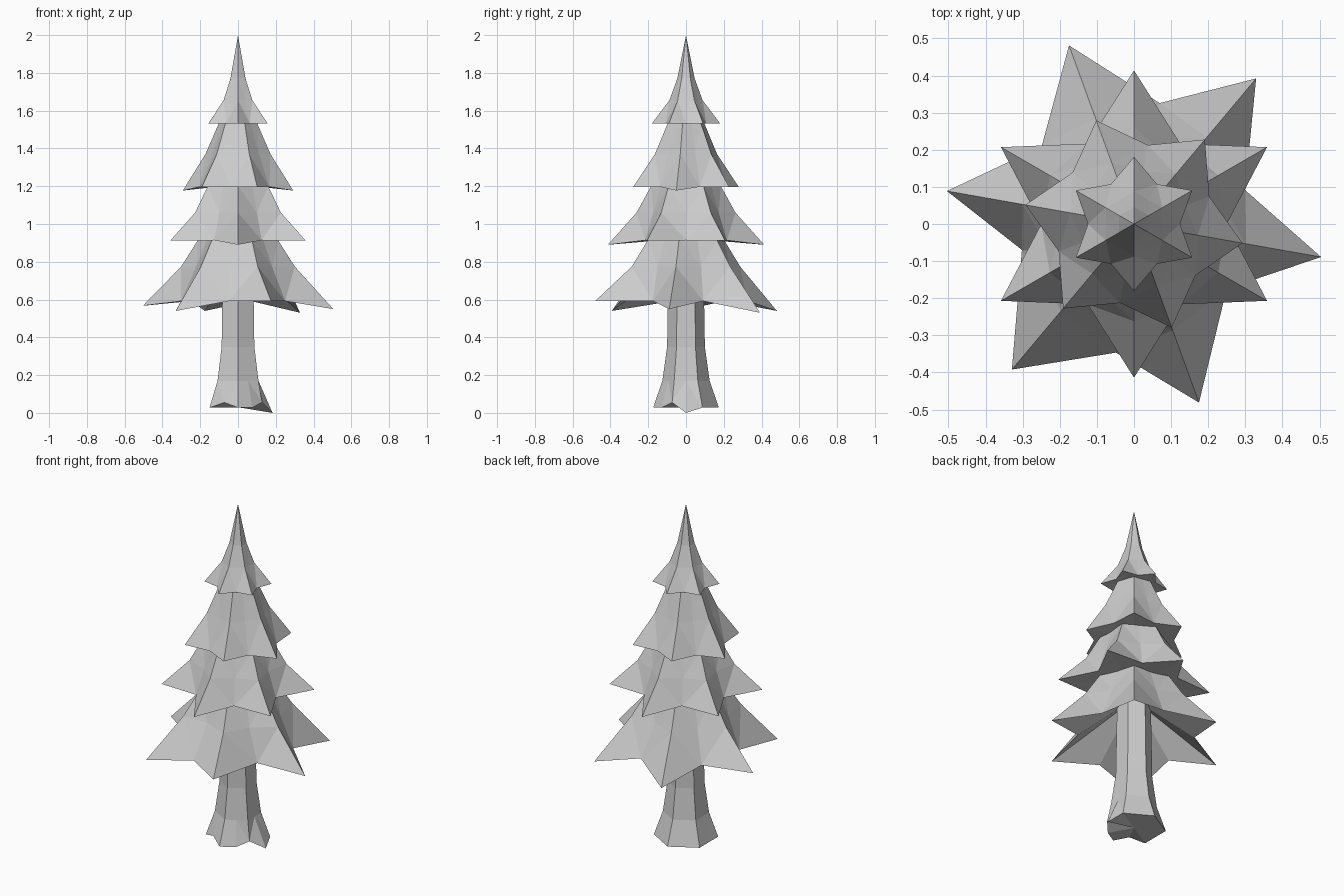
import bpy
import bmesh
from math import cos, sin, radians

cube = bpy.data.objects.get("Cube")
if cube:
    bpy.data.objects.remove(cube, do_unlink=True)

# Single plain grey for the whole tree
grey = bpy.data.materials.new("plain_grey")
grey.use_nodes = True
colour = (0.6, 0.6, 0.6, 1)
grey.diffuse_color = colour
grey.node_tree.nodes["Principled BSDF"].inputs["Base Color"].default_value = colour


def polar(r, degrees, z):
    a = radians(degrees)
    return (r * cos(a), r * sin(a), z)


def loft(name, rings, bottom, top):
    """Bridge rings upward and close both ends with a fan to a centre point."""
    bm = bmesh.new()
    loops = [[bm.verts.new(p) for p in ring] for ring in rings]
    n = len(loops[0])
    for low, high in zip(loops, loops[1:]):
        for i in range(n):
            j = (i + 1) % n
            bm.faces.new((low[i], low[j], high[j], high[i]))
    tip = bm.verts.new((0, 0, top))
    base = bm.verts.new((0, 0, bottom))
    for i in range(n):
        j = (i + 1) % n
        bm.faces.new((loops[-1][i], loops[-1][j], tip))
        bm.faces.new((loops[0][j], loops[0][i], base))
    bmesh.ops.triangulate(bm, faces=[f for f in bm.faces if len(f.verts) > 3])
    mesh = bpy.data.meshes.new(name)
    bm.to_mesh(mesh)
    bm.free()
    mesh.materials.append(grey)
    obj = bpy.data.objects.new(name, mesh)
    bpy.context.collection.objects.link(obj)


def tier(name, start, hem_rib, hem_z, hem, profile, bottom, top):
    """Six-pointed skirt. Hem rows: tip height, notch angle shift, notch radius.
    Profile rows above the hem: rib radius, notch radius, height."""
    ring = []
    for i, (tip_z, shift, notch) in enumerate(hem):
        angle = start + 60 * i
        ring += [polar(hem_rib, angle, tip_z), polar(notch, angle + 30 + shift, hem_z)]
    rings = [ring]
    for rib, notch, z in profile:
        rings.append([polar(notch if i % 2 else rib, start + 30 * i, z) for i in range(12)])
    loft(name, rings, bottom, top)


# Branch tiers, lowest first; the lowest is hollowed underneath
tier("lowest_branches", -10, 0.512, 0.592,
     [(0.55, -3, 0.313), (0.53, -2, 0.333), (0.54, 0, 0.325),
      (0.567, -7, 0.31), (0.54, 2, 0.35), (0.592, 5, 0.305)],
     [(0.305, 0.235, 0.775), (0.215, 0.175, 0.915), (0.14, 0.12, 1.06)], 0.83, 1.1)
tier("lower_branches", 30, 0.414, 0.914,
     [(0.912, 0, 0.25), (0.89, 0, 0.25), (0.912, 0, 0.25)] * 2,
     [(0.262, 0.2, 1.06), (0.185, 0.155, 1.2), (0.11, 0.095, 1.34)], 0.925, 1.38)
tier("upper_branches", -10, 0.297, 1.197,
     [(1.177, 0, 0.216), (1.197, 0, 0.216), (1.197, 0, 0.216)] * 2,
     [(0.175, 0.145, 1.37), (0.1, 0.085, 1.54), (0.065, 0.055, 1.65)], 1.21, 1.66)
tier("crown_branches", 30, 0.181, 1.532, [(1.532, 0, 0.124)] * 6,
     [(0.088, 0.075, 1.655), (0.046, 0.04, 1.77)], 1.54, 2.0)

# Six-sided trunk with a flared foot, two raised arches and one longer root
feet = {0: (0.183, 0), 240: (0.147, 0.055), 330: (0.147, 0.055)}
foot_ring = []
for angle in range(0, 360, 30):
    radius, z = feet.get(angle, (0.174 if angle % 60 else 0.15, 0.028))
    foot_ring.append(polar(radius, angle, z))
trunk = [foot_ring]
for corner, z in ((0.125, 0.17), (0.1, 0.35), (0.095, 0.65), (0.09, 0.9)):
    trunk.append([polar(corner * (1 if a % 60 else cos(radians(30))), a, z)
                  for a in range(0, 360, 30)])
loft("trunk", trunk, 0.03, 0.9)
